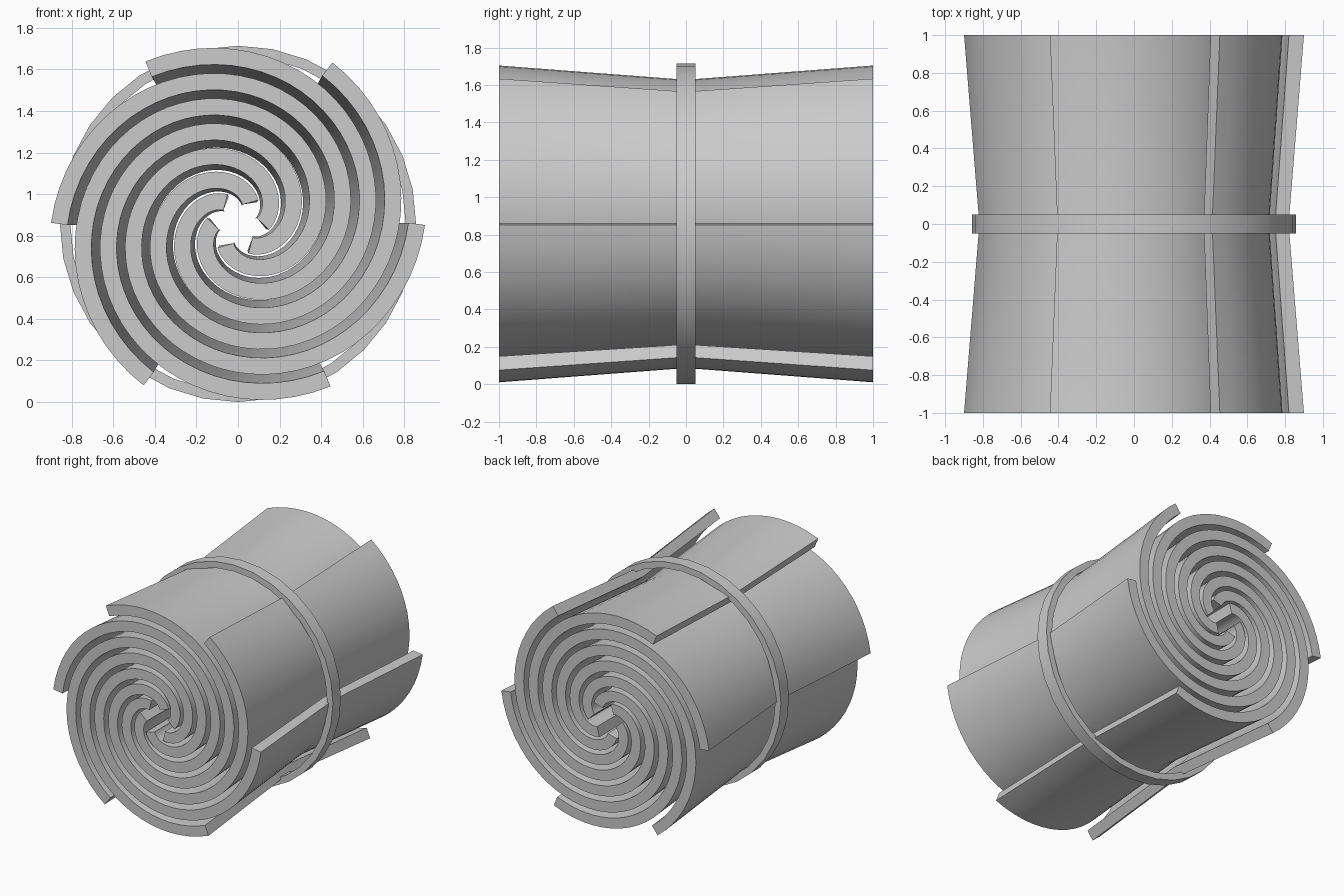
import bpy, bmesh
from math import cos, sin, pi, radians
from mathutils import Vector

if "Cube" in bpy.data.objects:
    bpy.data.objects.remove(bpy.data.objects["Cube"], do_unlink=True)

CENTRE = 0.857       # height of the roll's axis
ARMS = 6
STEPS = 64
R_IN, R_OUT = 0.12, 0.86
HALF = 0.04          # half the sheet thickness
WAIST = 0.91         # scale of the roll at its middle

grey = bpy.data.materials.new("plain_grey")
grey.use_nodes = True
colour = (0.6, 0.6, 0.6, 1)
grey.diffuse_color = colour
grey.node_tree.nodes["Principled BSDF"].inputs["Base Color"].default_value = colour


def make_object(name, bm):
    bmesh.ops.recalc_face_normals(bm, faces=bm.faces)
    mesh = bpy.data.meshes.new(name)
    bm.to_mesh(mesh)
    bm.free()
    mesh.materials.append(grey)
    ob = bpy.data.objects.new(name, mesh)
    bpy.context.collection.objects.link(ob)
    ob.location.z = CENTRE
    bpy.ops.object.select_all(action='DESELECT')
    ob.select_set(True)
    bpy.context.view_layer.objects.active = ob
    bpy.ops.object.shade_smooth_by_angle(angle=radians(30))
    return ob


def skin(bm, rings, closed):
    """Join matching loops of points with quads."""
    loops = [[bm.verts.new(p) for p in ring] for ring in rings]
    n = len(loops[0])
    pairs = list(zip(loops, loops[1:]))
    if closed:
        pairs.append((loops[-1], loops[0]))
    for a, b in pairs:
        for i in range(n):
            j = (i + 1) % n
            bm.faces.new((a[i], a[j], b[j], b[i]))
    if not closed:
        bm.faces.new(loops[0])
        bm.faces.new(loops[-1])


def sheet_section(t, turn):
    """Cross-section of a spiral sheet, from front to back and round again."""
    a = 2 * pi * t
    r = R_IN + (R_OUT - R_IN) * t
    slope = (R_OUT - R_IN) / (2 * pi)
    point = Vector((r * cos(a + turn), r * sin(a + turn)))
    along = Vector((slope * cos(a + turn) - r * sin(a + turn),
                    slope * sin(a + turn) + r * cos(a + turn))).normalized()
    across = Vector((along.y, -along.x)) * HALF
    ends = ((-1, 1), (0, WAIST), (1, 1))
    outer = [(point + across, y, s) for y, s in ends]
    inner = [(point - across, y, s) for y, s in reversed(ends)]
    return [(p.x * s, y, p.y * s) for p, y, s in outer + inner]


# six interleaved spiral sheets, pinched at the waist
for k in range(ARMS):
    bm = bmesh.new()
    turn = 2 * pi * k / ARMS
    skin(bm, [sheet_section(i / STEPS, turn) for i in range(STEPS + 1)], False)
    make_object(f"spiral_sheet_{k + 1}", bm)

# flat band round the waist
bm = bmesh.new()
profile = ((0.857, -0.05), (0.857, 0.05), (0.807, 0.05), (0.807, -0.05))
skin(bm, [[(r * cos(a), y, r * sin(a)) for r, y in profile]
          for a in (2 * pi * i / 32 for i in range(32))], True)
make_object("waist_band", bm)
